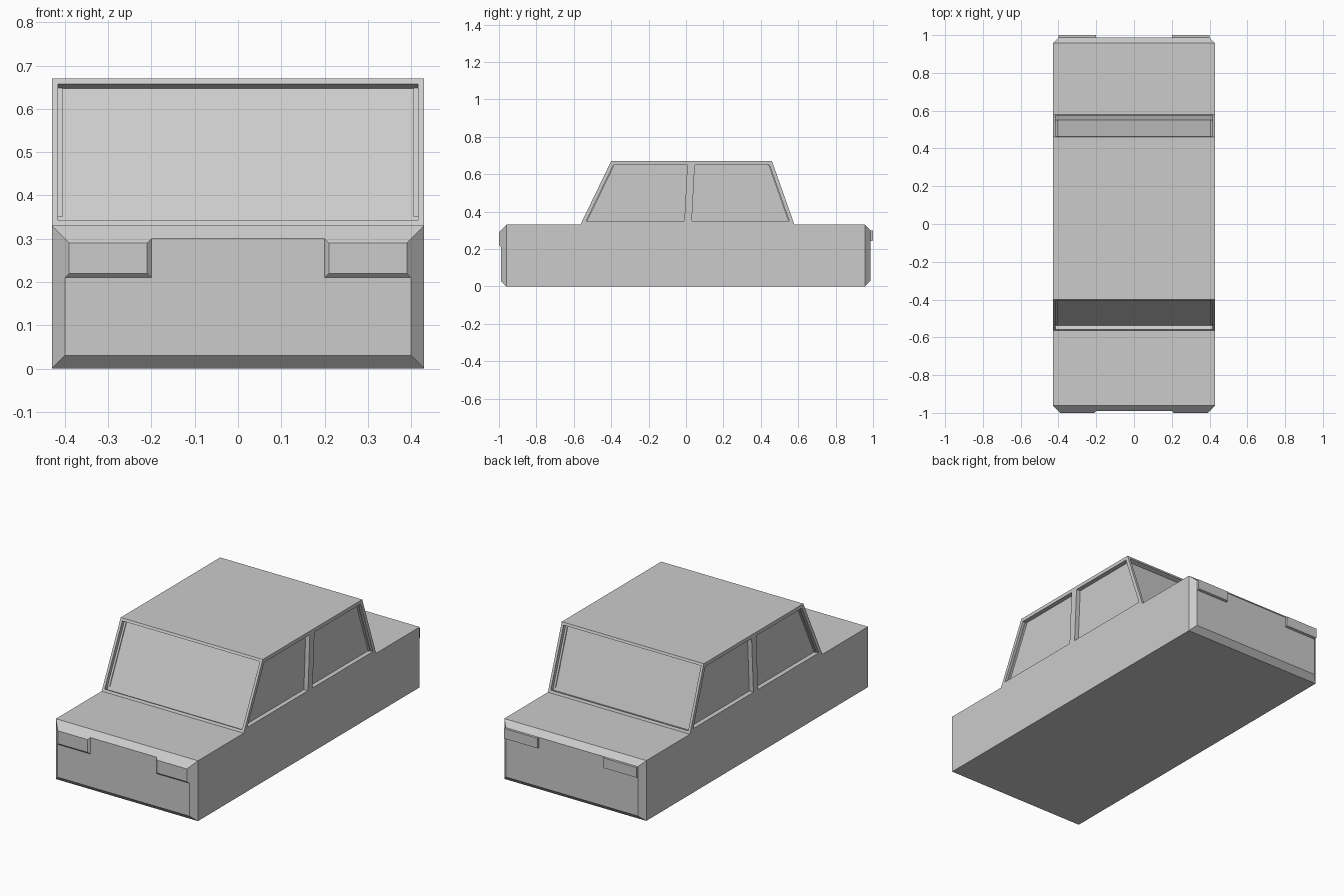
import bpy, bmesh

if "Cube" in bpy.data.objects:
    bpy.data.objects.remove(bpy.data.objects["Cube"])


def finish(name, bm):
    bmesh.ops.recalc_face_normals(bm, faces=bm.faces)
    mesh = bpy.data.meshes.new(name)
    bm.to_mesh(mesh)
    bm.free()
    obj = bpy.data.objects.new(name, mesh)
    bpy.context.collection.objects.link(obj)
    return obj


def loft(name, sections):
    """Join rectangular sections (y, x0, x1, z0, z1) into a closed solid."""
    bm = bmesh.new()
    rings = [[bm.verts.new(p) for p in ((x0, y, z0), (x1, y, z0), (x1, y, z1), (x0, y, z1))]
             for y, x0, x1, z0, z1 in sections]
    for a, b in zip(rings, rings[1:]):
        for i in range(4):
            j = (i + 1) % 4
            bm.faces.new((a[i], a[j], b[j], b[i]))
    bm.faces.new(rings[0])
    bm.faces.new(rings[-1])
    return finish(name, bm)


def mirror_x(obj):
    obj.modifiers.new("Mirror", 'MIRROR').use_axis[0] = True


# Lower body with chamfered nose and tail
W = 0.43
loft("lower_body", [(-0.99, -0.40, 0.40, 0.03, 0.30),
                    (-0.96, -W, W, 0, 0.33),
                    (0.957, -W, W, 0, 0.33),
                    (0.987, -0.40, 0.40, 0.03, 0.30)])

# Headlamps taper outwards, tail lamps are plain blocks
mirror_x(loft("headlamp", [(-1.0, 0.21, 0.39, 0.22, 0.29),
                           (-0.99, 0.20, 0.40, 0.21, 0.30)]))
mirror_x(loft("tail_lamp", [(0.987, 0.20, 0.40, 0.242, 0.30),
                            (1.0, 0.20, 0.40, 0.245, 0.30)]))

# Cabin: bottom and top rows run front, centre pillar, rear
bm = bmesh.new()
low = [(-0.565, 0.33), (0.01, 0.33), (0.58, 0.33)]
high = [(-0.40, 0.67), (0.028, 0.67), (0.46, 0.67)]
lo = {s: [bm.verts.new((s * W, y, z)) for y, z in low] for s in (-1, 1)}
hi = {s: [bm.verts.new((s * W, y, z)) for y, z in high] for s in (-1, 1)}
sides = [bm.faces.new((lo[s][i], lo[s][i + 1], hi[s][i + 1], hi[s][i]))
         for s in (-1, 1) for i in (0, 1)]
ends = [bm.faces.new((lo[-1][i], lo[1][i], hi[1][i], hi[-1][i])) for i in (0, 2)]
bm.faces.new(hi[1] + hi[-1][::-1])
bm.faces.new(lo[1] + lo[-1][::-1])
bmesh.ops.recalc_face_normals(bm, faces=bm.faces)

# Window frames and recessed glass
for faces, frame in ((sides, 0.02), (ends, 0.014)):
    bmesh.ops.inset_individual(bm, faces=faces, thickness=frame, use_even_offset=True)
    bm.normal_update()
    bmesh.ops.inset_individual(bm, faces=faces, thickness=0, depth=-0.025)
finish("cabin", bm)
